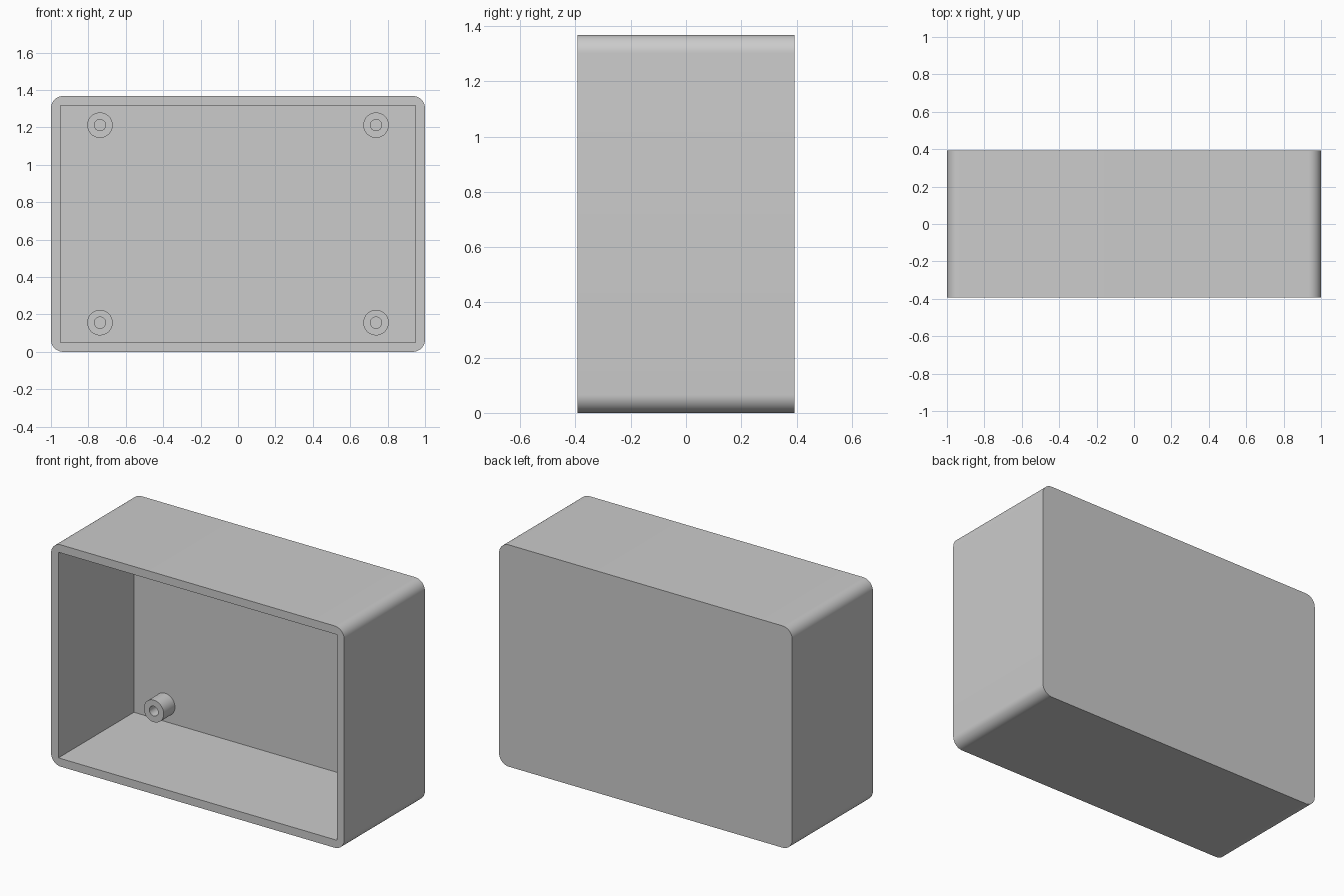
import bpy, bmesh
from math import sin, cos, pi

if "Cube" in bpy.data.objects:
    bpy.data.objects.remove(bpy.data.objects["Cube"])

W, D, H = 1.0, 0.393, 1.368       # half width, half depth, height
T, R, SEG = 0.05, 0.066, 12       # wall, corner radius, corner segments
FLOOR = D - T                     # inner face of the back wall
CZ = H / 2


def finish(bm, name):
    bmesh.ops.recalc_face_normals(bm, faces=bm.faces)
    mesh = bpy.data.meshes.new(name)
    bm.to_mesh(mesh)
    bm.free()
    ob = bpy.data.objects.new(name, mesh)
    bpy.context.collection.objects.link(ob)
    bpy.context.view_layer.objects.active = ob
    ob.select_set(True)
    bpy.ops.object.shade_smooth_by_angle(angle=pi / 6)
    ob.select_set(False)
    return ob


def ring(bm, points, y):
    return [bm.verts.new((x, y, z)) for x, z in points]


def skin(bm, a, b):
    n = len(a)
    for i in range(n):
        j = (i + 1) % n
        bm.faces.new((a[i], a[j], b[j], b[i]))


# Box shell: rounded outside, square-cornered cavity open to the front
signs = [(1, 1), (-1, 1), (-1, -1), (1, -1)]
outer = []
for c, (sx, sz) in enumerate(signs):
    for k in range(SEG + 1):
        a = (c + k / SEG) * pi / 2
        outer.append((sx * (W - R) + R * cos(a), CZ + sz * (CZ - R) + R * sin(a)))
inner = [(sx * (W - T), CZ + sz * (CZ - T)) for sx, sz in signs]

bm = bmesh.new()
of, ob_ = ring(bm, outer, -D), ring(bm, outer, D)
inf, inb = ring(bm, inner, -D), ring(bm, inner, FLOOR)
skin(bm, of, ob_)
skin(bm, inf, inb)
bm.faces.new(ob_)
bm.faces.new(inb)
for c in range(4):                # front rim
    s, n = c * (SEG + 1), (c + 1) % 4
    for k in range(SEG):
        bm.faces.new((inf[c], of[s + k], of[s + k + 1]))
    bm.faces.new((inf[c], of[s + SEG], of[n * (SEG + 1)], inf[n]))
finish(bm, "box_shell")


# Screw posts: hollow cylinders standing on the back wall
def screw_post(name, x, z, r_out=0.068, r_in=0.03, length=0.11, n=48):
    def circle(r):
        return [(x + r * cos(2 * pi * i / n), z + r * sin(2 * pi * i / n)) for i in range(n)]
    bm = bmesh.new()
    loops = [ring(bm, circle(r), y) for r, y in (
        (r_out, FLOOR), (r_out, FLOOR - length), (r_in, FLOOR - length), (r_in, FLOOR))]
    for i in range(4):
        skin(bm, loops[i], loops[(i + 1) % 4])
    finish(bm, name)


for sx, side in ((-1, "left"), (1, "right")):
    for sz, level in ((-1, "lower"), (1, "upper")):
        screw_post(f"screw_post_{level}_{side}", sx * 0.738, CZ + sz * 0.528)
